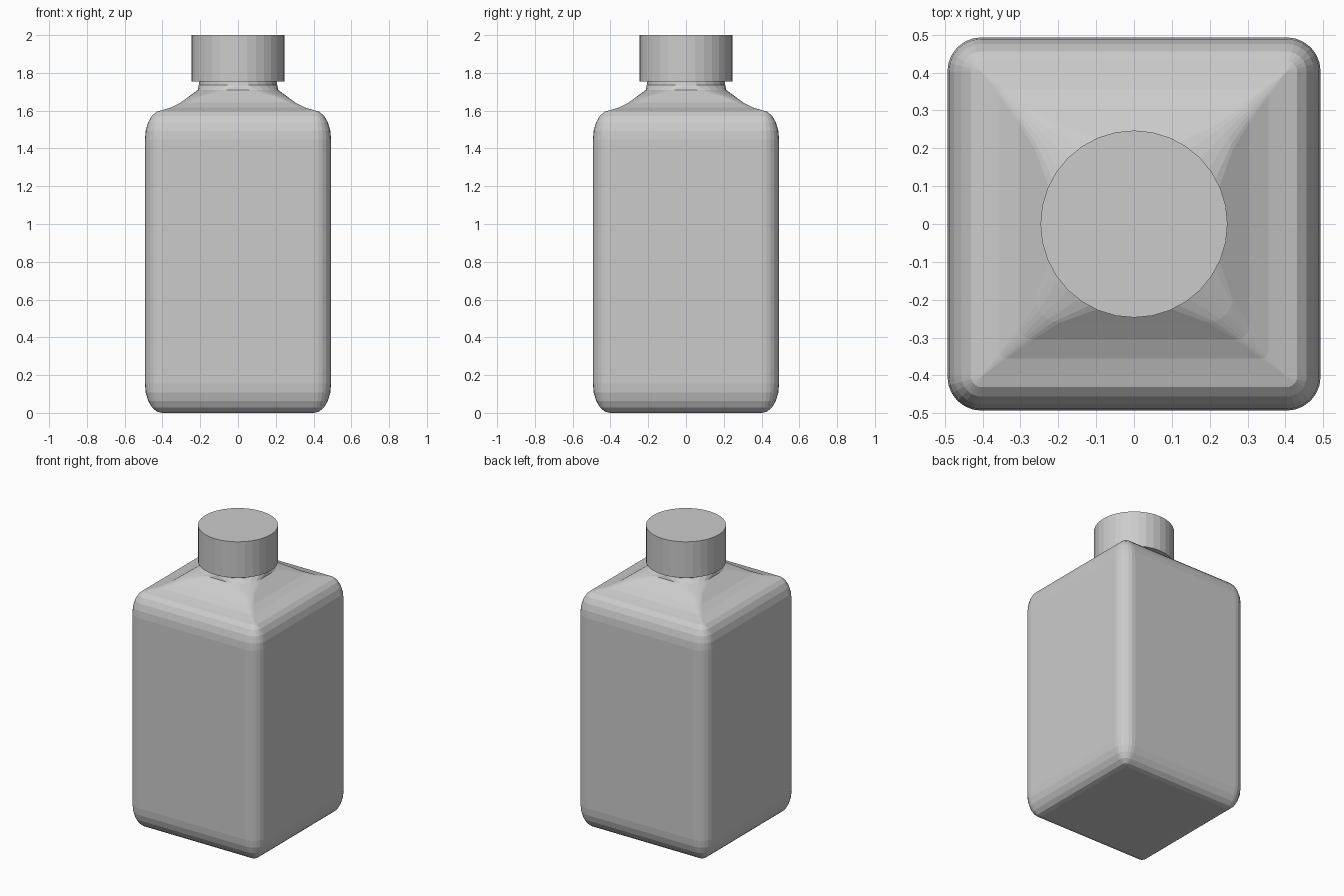
import bpy, bmesh
from math import sin, cos, pi

if "Cube" in bpy.data.objects:
    bpy.data.objects.remove(bpy.data.objects["Cube"])

SEG = 6  # steps per rounded corner


def ring(bm, z, half, radius):
    """Rounded-square loop of vertices at height z."""
    verts = []
    c = half - radius
    for k, (sx, sy) in enumerate([(1, 1), (-1, 1), (-1, -1), (1, -1)]):
        for i in range(SEG + 1):
            a = (k + i / SEG) * pi / 2
            verts.append(bm.verts.new((sx * c + radius * cos(a),
                                       sy * c + radius * sin(a), z)))
    return verts


def loft(name, sections):
    """Skin a stack of (z, half width, corner radius) sections, capped."""
    bm = bmesh.new()
    rings = [ring(bm, *s) for s in sections]
    n = len(rings[0])
    for lo, hi in zip(rings, rings[1:]):
        for i in range(n):
            j = (i + 1) % n
            bm.faces.new((lo[i], lo[j], hi[j], hi[i]))
    bm.faces.new(rings[0][::-1])
    bm.faces.new(rings[-1])
    bmesh.ops.remove_doubles(bm, verts=bm.verts, dist=0.0005)
    bmesh.ops.recalc_face_normals(bm, faces=bm.faces)
    mesh = bpy.data.meshes.new(name)
    bm.to_mesh(mesh)
    bm.free()
    obj = bpy.data.objects.new(name, mesh)
    bpy.context.collection.objects.link(obj)
    return obj


# Bottle: rounded base, straight sides, rounded top edge
core, r, rz, top = 0.403, 0.09, 0.155, 1.602
steps = [i / 5 * pi / 2 for i in range(6)]
sections = [(rz - rz * cos(a), core + r * sin(a), r * sin(a)) for a in steps]
sections += [(top - rz + rz * sin(a), core + r * cos(a), r * cos(a)) for a in steps]
# Shoulder blending from square to the round neck
sections += [(1.617, 0.355, 0.018), (1.642, 0.305, 0.037), (1.675, 0.26, 0.065),
             (1.71, 0.213, 0.15), (1.735, 0.208, 0.208), (1.765, 0.203, 0.203)]
loft("bottle", sections)

# Screw cap
bpy.ops.mesh.primitive_cylinder_add(vertices=32, radius=0.247, depth=0.245,
                                    location=(0, 0, 1.8775))
bpy.context.object.name = "cap"
